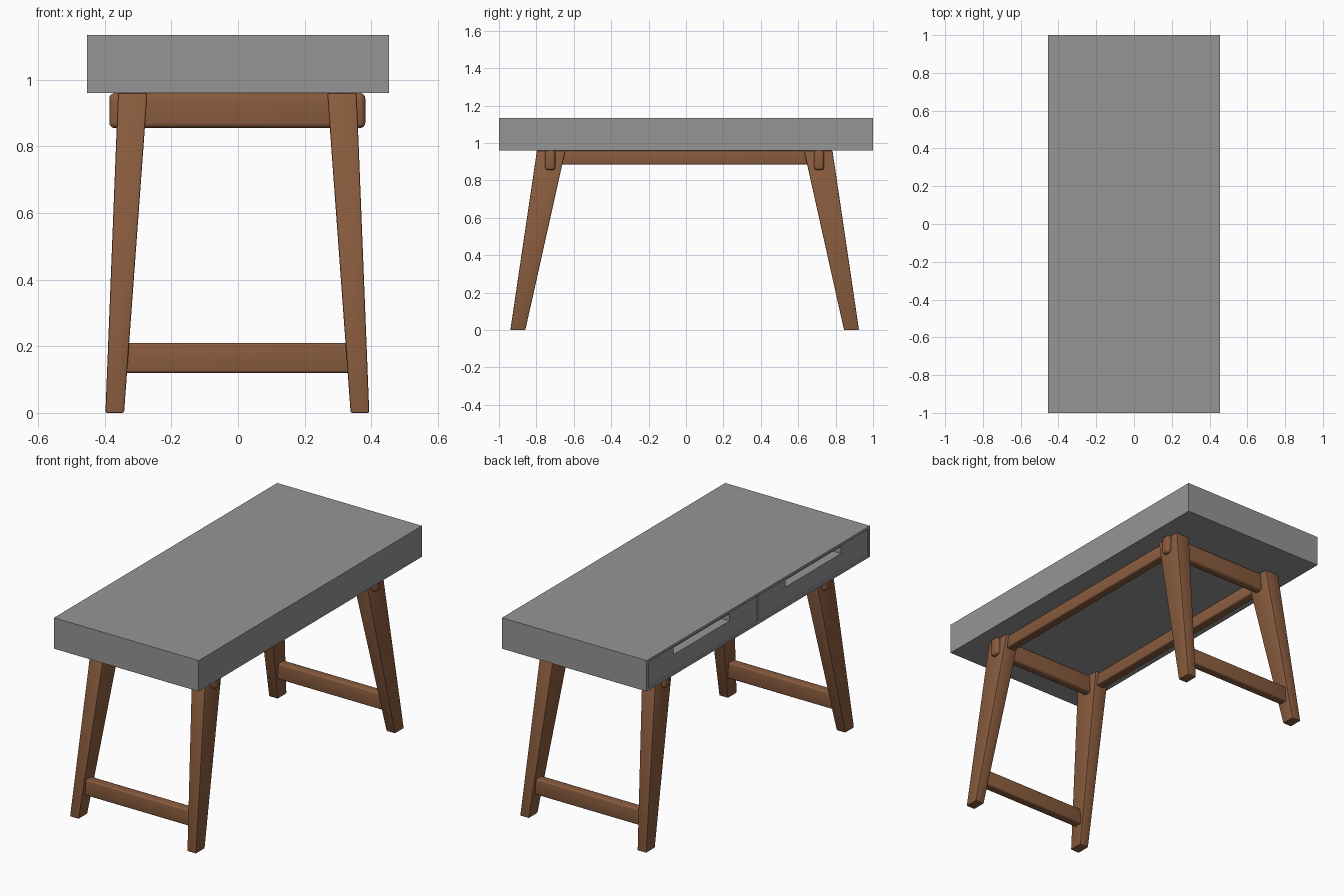
import bpy, bmesh
from mathutils import Vector

if "Cube" in bpy.data.objects:
    bpy.data.objects.remove(bpy.data.objects["Cube"])


def material(name, rgb):
    m = bpy.data.materials.new(name)
    m.diffuse_color = (*rgb, 1)
    m.use_nodes = True
    m.node_tree.nodes["Principled BSDF"].inputs["Base Color"].default_value = m.diffuse_color
    return m


GREY = material("grey paint", (0.30, 0.30, 0.30))
WOOD = material("brown wood", (0.25, 0.106, 0.048))
CY = -0.007   # frame sits a touch towards the front
CX = -0.002


def finish(name, bm, mat):
    bmesh.ops.recalc_face_normals(bm, faces=bm.faces)
    me = bpy.data.meshes.new(name)
    bm.to_mesh(me)
    bm.free()
    ob = bpy.data.objects.new(name, me)
    bpy.context.collection.objects.link(ob)
    me.materials.append(mat)
    return ob


def hexa(bm, bottom, top):
    """Six-sided solid between two (x0, x1, y0, y1, z) rectangles."""
    rings = []
    for x0, x1, y0, y1, z in (bottom, top):
        rings.append([bm.verts.new(p) for p in
                      ((x0, y0, z), (x1, y0, z), (x1, y1, z), (x0, y1, z))])
    a, b = rings
    bm.faces.new(a[::-1])
    bm.faces.new(b)
    for i in range(4):
        j = (i + 1) % 4
        bm.faces.new((a[i], a[j], b[j], b[i]))


def box(name, x, y, z, mat, bevel=0, segments=3):
    bm = bmesh.new()
    hexa(bm, (*x, *y, z[0]), (*x, *y, z[1]))
    ob = finish(name, bm, mat)
    if bevel:
        round_edges(ob, bevel, segments)
    return ob


def round_edges(ob, width, segments):
    mod = ob.modifiers.new("rounding", 'BEVEL')
    mod.width = width
    mod.segments = segments
    bpy.context.view_layer.objects.active = ob
    ob.select_set(True)
    bpy.ops.object.modifier_apply(modifier=mod.name)
    bpy.ops.object.shade_smooth_by_angle()
    ob.select_set(False)


# Desk top: solid body behind, thin shell around the drawer fronts on -x
X, Z0, Z1, T = 0.454, 0.96, 1.135, 0.014
back = -X + 0.11
box("desk_body", (back, X), (-1, 1), (Z0, Z1), GREY)
box("desk_top_lip", (-X, back), (-1, 1), (Z1 - T, Z1), GREY)
box("desk_bottom_lip", (-X, back), (-1, 1), (Z0, Z0 + T), GREY)
for s, side in ((-1, "front"), (1, "rear")):
    ys = sorted((s * 1, s * (1 - T)))
    box(side + "_end_panel", (-X, back), ys, (Z0 + T, Z1 - T), GREY)

# Drawers, each front recessed slightly with a long slot handle
for s, side in ((-1, "front"), (1, "rear")):
    y0, y1 = sorted((s * 0.003, s * (1 - T - 0.002)))
    h0, h1 = sorted((s * 0.25, s * 0.75))
    z0, z1 = Z0 + T + 0.002, Z1 - T - 0.002
    s0, s1 = 1.072, 1.112
    face = (-X + 0.006, back)
    box(side + "_drawer_lower", face, (y0, y1), (z0, s0), GREY)
    box(side + "_drawer_upper", face, (y0, y1), (s1, z1), GREY)
    box(side + "_drawer_slot_end_a", face, (y0, h0), (s0, s1), GREY)
    box(side + "_drawer_slot_end_b", face, (h1, y1), (s0, s1), GREY)

# Splayed tapered legs
for sx, nx in ((-1, "left"), (1, "right")):
    for sy, ny in ((-1, "front"), (1, "rear")):
        bx = sorted((CX + sx * 0.340, CX + sx * 0.396))
        tx = sorted((CX + sx * 0.270, CX + sx * 0.358))
        by = sorted((CY + sy * 0.852, CY + sy * 0.932))
        ty = sorted((CY + sy * 0.638, CY + sy * 0.790))
        bm = bmesh.new()
        hexa(bm, (*bx, *by, 0), (*tx, *ty, 0.96))
        round_edges(finish(f"{ny}_{nx}_leg", bm, WOOD), 0.005, 2)

# Cross rails: round-bottomed tenons run through the legs; lower stretchers
for s, side in ((-1, "front"), (1, "rear")):
    yc = CY + s * 0.719
    box(side + "_top_rail", (CX - 0.384, CX + 0.384), (yc - 0.027, yc + 0.027),
        (0.855, 0.96), WOOD, 0.016, 4)
    yc = CY + s * 0.862
    box(side + "_stretcher", (CX - 0.35, CX + 0.35), (yc - 0.026, yc + 0.026),
        (0.12, 0.21), WOOD, 0.008, 3)

# Long rails joining the two leg frames
for s, side in ((-1, "left"), (1, "right")):
    xc = CX + s * 0.316
    box(side + "_long_rail", (xc - 0.026, xc + 0.026), (CY - 0.68, CY + 0.68),
        (0.885, 0.959), WOOD, 0.008, 3)
